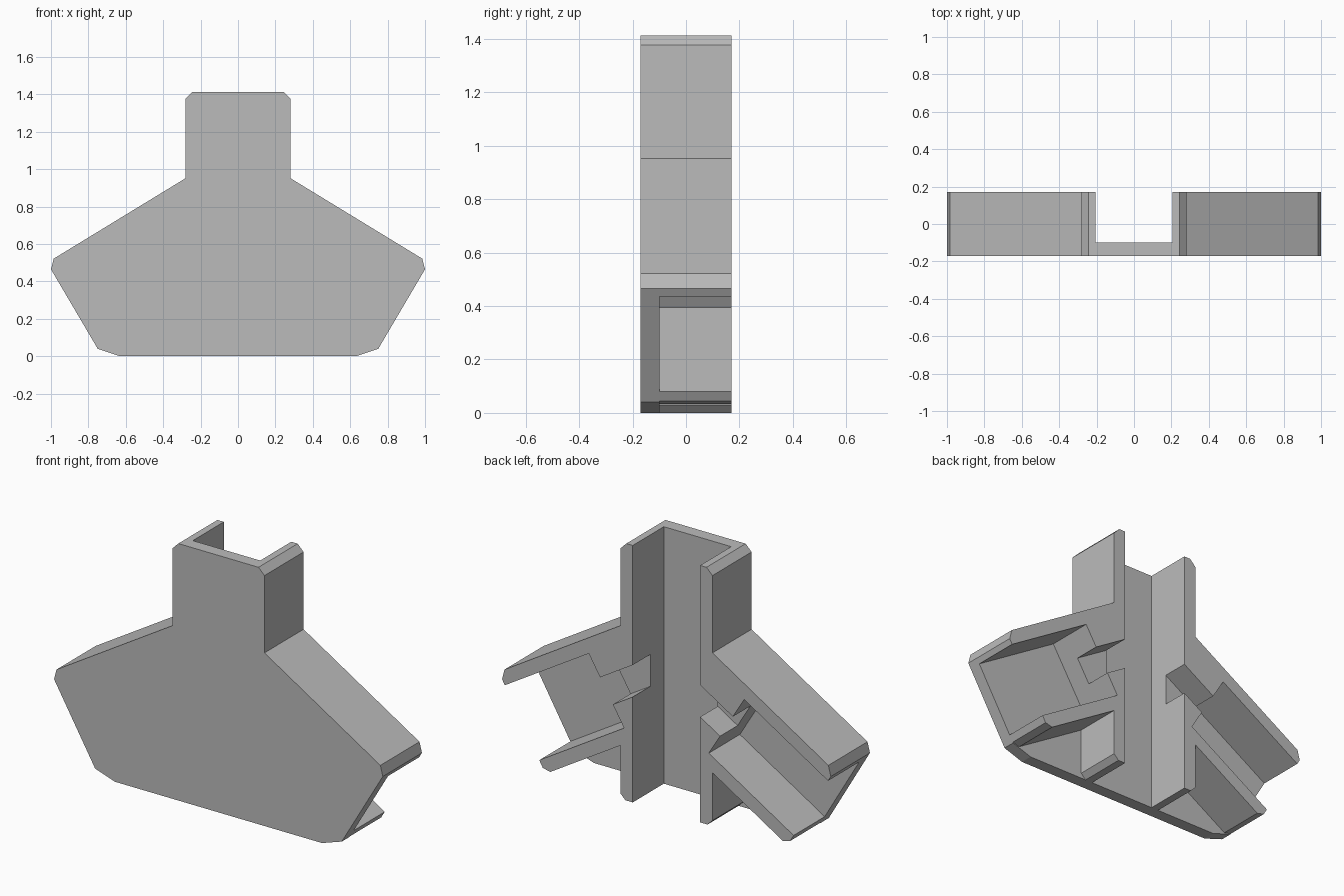
import bpy, bmesh

cube = bpy.data.objects.get("Cube")
if cube:
    bpy.data.objects.remove(cube, do_unlink=True)

FRONT, BACK = -0.17, 0.17
FLOOR = -0.10          # inner face of the front plate
SLOT_FLOOR = 0.017     # shallower floor of the narrow slots
DX, DZ = 0.854, -0.52  # downward direction of the side arms


def arm(along, across):
    """Arm coordinates to x, z."""
    return (along * DX - across * DZ, along * DZ + across * DX)


def prism(name, outline, y0, y1):
    """Solid made by extruding an x, z outline along y."""
    bm = bmesh.new()
    face = bm.faces.new([bm.verts.new((x, y0, z)) for x, z in outline])
    new = bmesh.ops.extrude_face_region(bm, geom=[face])["geom"]
    for v in new:
        if isinstance(v, bmesh.types.BMVert):
            v.co.y = y1
    bmesh.ops.recalc_face_normals(bm, faces=bm.faces)
    mesh = bpy.data.meshes.new(name)
    bm.to_mesh(mesh)
    bm.free()
    obj = bpy.data.objects.new(name, mesh)
    bpy.context.scene.collection.objects.link(obj)
    return obj


# Solid silhouette of the three-way bracket
half = [(0.63, 0), (0.75, 0.04), (1, 0.465), (0.985, 0.522),
        (0.28, 0.952), (0.28, 1.377), (0.244, 1.413)]
bracket = prism("bracket", half + [(-x, z) for x, z in reversed(half)], FRONT, BACK)

# Vertical channel, open at top, bottom and back
channel = [(-0.205, -0.1), (0.205, -0.1), (0.205, 1.6), (-0.205, 1.6)]
cutters = [prism("channel_cutter", channel, FLOOR, 0.3)]

# Arm sockets, narrow slots to the channel, and the space below each arm
socket = [arm(0.015, 0.471), arm(0.75, 0.471), arm(0.75, 0.884), arm(0.015, 0.884)]
slot = [arm(-0.25, 0.602), arm(0.1, 0.602), arm(0.1, 0.752), arm(-0.25, 0.752)]
below = [(0.22, -0.03), (0.28, 0.03), (0.28, 0.293), arm(0.587, 0.396),
         arm(0.66, 0.469), (1.0, -0.1), (0.22, -0.1)]
for side, sign in (("left", 1), ("right", -1)):
    for part, outline, y0 in (("socket", socket, FLOOR), ("slot", slot, SLOT_FLOOR),
                              ("underside", below, FLOOR)):
        shape = [(sign * x, z) for x, z in outline]
        cutters.append(prism(f"{side}_{part}_cutter", shape, y0, 0.3))

for cutter in cutters:
    cutter.hide_render = True
    mod = bracket.modifiers.new(cutter.name, "BOOLEAN")
    mod.operation = "DIFFERENCE"
    mod.solver = "EXACT"
    mod.object = cutter

# Bake the cuts and drop the cutters
depsgraph = bpy.context.evaluated_depsgraph_get()
carved = bpy.data.meshes.new_from_object(bracket.evaluated_get(depsgraph))
bracket.modifiers.clear()
bracket.data = carved
for cutter in cutters:
    bpy.data.objects.remove(cutter, do_unlink=True)

# Plain grey material
grey = bpy.data.materials.new("grey")
grey.use_nodes = True
colour = (0.5, 0.5, 0.5, 1)
grey.diffuse_color = colour
grey.node_tree.nodes["Principled BSDF"].inputs["Base Color"].default_value = colour
carved.materials.clear()
carved.materials.append(grey)
for poly in carved.polygons:
    poly.material_index = 0
    poly.use_smooth = False
